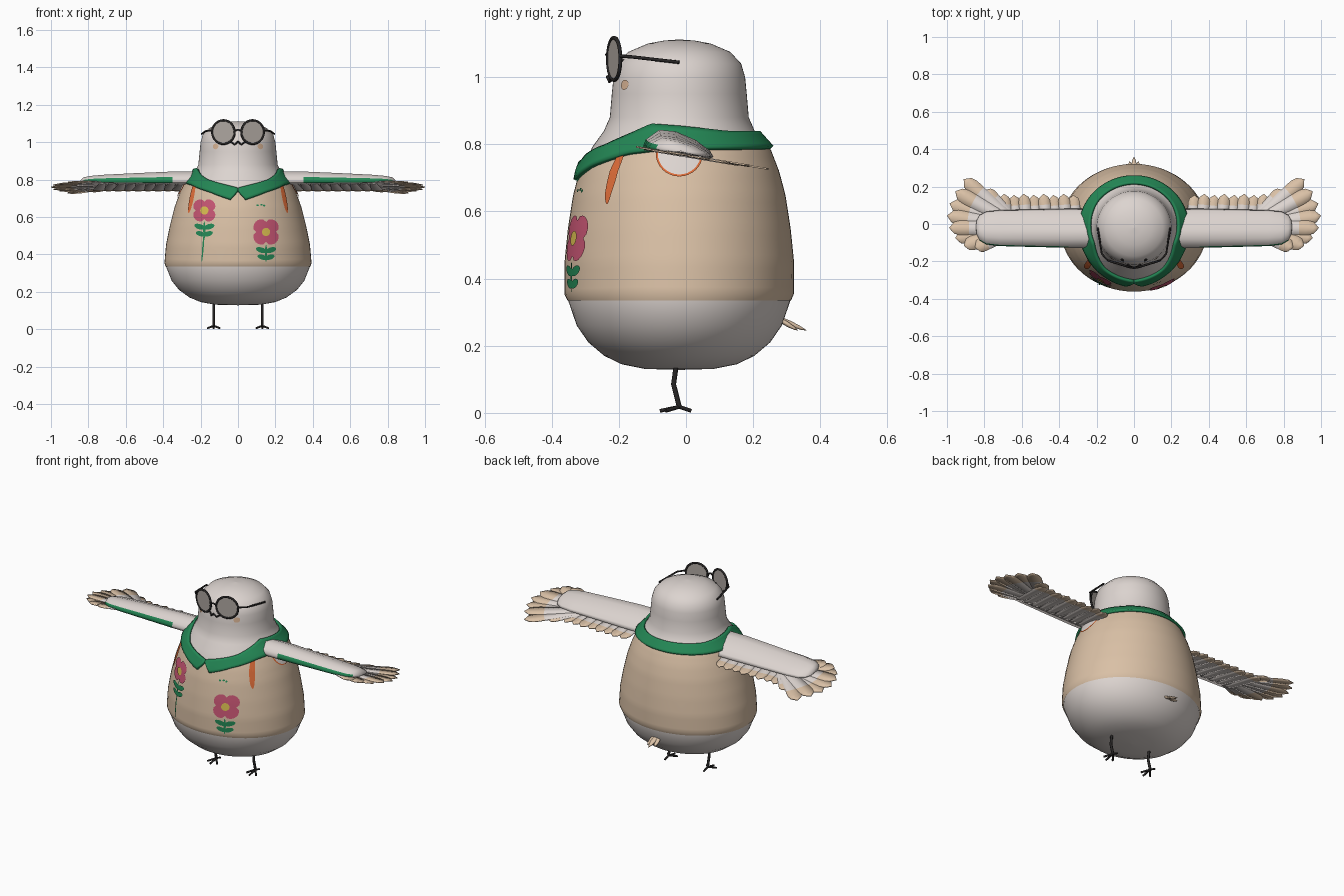
import bpy, bmesh, math
from math import sin, cos, pi
from mathutils import Vector

if "Cube" in bpy.data.objects:
    bpy.data.objects.remove(bpy.data.objects["Cube"])


def material(name, *rgb):
    m = bpy.data.materials.new(name)
    m.use_nodes = True
    m.diffuse_color = (*rgb, 1)
    bsdf = m.node_tree.nodes["Principled BSDF"]
    bsdf.inputs["Base Color"].default_value = (*rgb, 1)
    bsdf.inputs["Roughness"].default_value = 0.8
    return m


WHITE = material("plumage white", .72, .66, .63)
TAN = material("knit tan", .70, .53, .38)
GREEN = material("collar green", .017, .24, .09)
PINK = material("petal pink", .56, .09, .17)
YELLOW = material("pollen yellow", .68, .50, .08)
ORANGE = material("trim orange", .72, .15, .04)
DARK = material("charcoal", .02, .018, .018)
LENS = material("lens grey", .42, .38, .35)
PEACH = material("cheek peach", .70, .46, .30)


def finish(ob, mats, mirror):
    for m in mats:
        ob.data.materials.append(m)
    if mirror:
        ob.modifiers.new("mirror", "MIRROR").use_mirror_merge = False
    return ob


def make(name, verts, faces, mats, mirror=False, facing="closed", rule=None):
    """Mesh part; rule(face centre index) picks the material slot."""
    me = bpy.data.meshes.new(name)
    me.from_pydata(verts, [], faces)
    bm = bmesh.new()
    bm.from_mesh(me)
    for i, f in enumerate(bm.faces):
        f.smooth = True
        f.material_index = rule(i) if rule else 0
        c = f.calc_center_median()
        way = Vector((0, 0, 1)) if facing == "up" else Vector((c.x, c.y + .02, 0))
        if facing != "closed" and f.normal.dot(way) < 0:
            f.normal_flip()
    if facing == "closed":
        bmesh.ops.recalc_face_normals(bm, faces=bm.faces)
    bm.to_mesh(me)
    bm.free()
    ob = bpy.data.objects.new(name, me)
    bpy.context.collection.objects.link(ob)
    return finish(ob, mats, mirror)


def grid_faces(rows, cols, wrap):
    span = cols if wrap else cols - 1
    return [(r * cols + c, r * cols + (c + 1) % cols,
             (r + 1) * cols + (c + 1) % cols, (r + 1) * cols + c)
            for r in range(rows - 1) for c in range(span)]


def lerp_table(table, t):
    for (a, va), (b, vb) in zip(table, table[1:]):
        if t <= b:
            k = max(0, (t - a) / (b - a))
            return va + (vb - va) * k
    return table[-1][1]


def tube(name, points, radius, mat, mirror=False):
    cu = bpy.data.curves.new(name, "CURVE")
    cu.dimensions = "3D"
    cu.bevel_depth, cu.bevel_resolution, cu.use_fill_caps = radius, 2, True
    sp = cu.splines.new("POLY")
    sp.points.add(len(points) - 1)
    for p, co in zip(sp.points, points):
        p.co = (*co, 1)
    ob = bpy.data.objects.new(name, cu)
    bpy.context.collection.objects.link(ob)
    return finish(ob, [mat], mirror)


# Body: height against half width, slightly flattened front to back
PROFILE = [(.128, .001), (.131, .12), (.145, .2), (.17, .26), (.21, .315), (.26, .355),
           (.335, .385), (.45, .375), (.55, .355), (.65, .33), (.72, .305), (.79, .272),
           (.84, .232), (.88, .212), (.95, .205), (1.0, .2), (1.04, .188), (1.075, .155),
           (1.1, .095), (1.109, .045), (1.112, .001)]
SEG = 64


def radii(z, off=0):
    rx = lerp_table(PROFILE, z)
    return rx + off, rx * lerp_table([(.335, .86), (.9, .98)], z) + off


def surf(a, z, off=0):
    rx, ry = radii(z, off)
    return (rx * sin(a), -.02 - ry * cos(a), z)


turn = [2 * pi * i / SEG for i in range(SEG)]
make("body", [surf(a, z) for z, _ in PROFILE for a in turn],
     grid_faces(len(PROFILE), SEG, True), [WHITE])

# Collar edges against the angle from the front
TOP = [(0, .757), (.15, .768), (.6, .80), (1.2, .862), (1.6, .855), (2.2, .84), (pi, .84)]
LOW = [(0, .75), (.12, .695), (.5, .737), (1, .775), (1.4, .79), (pi, .795)]


def edge(table, a):
    return lerp_table(table, min(a, 2 * pi - a))


# Sweater: shell tucked under the collar, with a turned-in hem
ROWS = 26
sweater = []
for r in range(ROWS):
    for a in turn:
        z = .335 + (edge(TOP, a) - .02 - .335) * r / (ROWS - 1)
        sweater.append(surf(a, z, .01 if r else .002))
make("sweater", sweater, grid_faces(ROWS, SEG, True), [TAN], facing="out")

# Collar: band lying on the shoulders, split at the front
N = 105
collar = []
for r in range(6):
    t = r / 5
    for i in range(N):
        a = .005 + (2 * pi - .01) * i / (N - 1)
        low, top = edge(LOW, a), edge(TOP, a)
        collar.append(surf(a, low + (top - low) * t, .024 - .008 * t))
ob = make("collar", collar, grid_faces(6, N, False), [GREEN], facing="out")
sol = ob.modifiers.new("thickness", "SOLIDIFY")
sol.thickness, sol.offset = .014, -1


# Patches wrapped on the body, seen from the front or from the side
def patch(name, u, z, ru, rz, mat, rot=0, lobes=0, off=.015, side=False, mirror=False):
    verts, n, rings = [], 32, 5
    for k in range(rings):
        for i in range(n):
            a = 2 * pi * i / n
            s = (k + .01) / (rings - .99)
            s *= 1 - lobes + lobes * abs(sin(2 * a)) ** .6
            pu, pz = ru * s * cos(a), rz * s * sin(a)
            uu = u + pu * cos(rot) - pz * sin(rot)
            zz = z + pu * sin(rot) + pz * cos(rot)
            rx, ry = radii(zz, off)
            ang = math.acos(-(uu + .02) / ry) if side else math.asin(uu / rx)
            verts.append(surf(ang, zz, off))
    make(name, verts, grid_faces(rings, n, True), [mat], mirror, "out")


for tag, x, z, size, leaf_z in (("right", -.18, .635, .068, .53), ("left", .15, .52, .078, .405)):
    patch(tag + "_flower", x, z, size, size, PINK, lobes=.32)
    patch(tag + "_flower_centre", x, z, .022, .022, YELLOW, off=.019)
    for s in (-1, 1):
        patch(tag + "_upper_leaf", x + s * .025, leaf_z + .018, .03, .014, GREEN, rot=s * .3)
        patch(tag + "_lower_leaf", x + s * .02, leaf_z - .02, .026, .013, GREEN, rot=s * .3)
    patch(tag + "_leaf_stem", x, leaf_z, .006, .045, GREEN, off=.016)
patch("long_stem", -.187, .44, .004, .08, GREEN, rot=-.08)
for dx in (-.015, .005, .02):
    patch("sprig_dot", .12 + dx, .667 - abs(dx) * .3, .006, .005, GREEN)
patch("orange_ribbon", .247, .705, .011, .085, ORANGE, rot=.2, mirror=True)
patch("armhole_trim", -.02, .772, .07, .068, ORANGE, side=True, mirror=True)
patch("armhole", -.02, .772, .064, .062, WHITE, off=.018, side=True, mirror=True)
patch("cheek", .12, .977, .015, .015, PEACH, off=.003, mirror=True)

# Sleeves: lofted wing arms with a green leading edge
SECTION = [(-.125, .782), (-.127, .797), (-.12, .814), (-.08, .843), (-.03, .838),
           (.03, .812), (.072, .78), (.082, .762), (.07, .757), (-.02, .768)]
STATIONS = [(.2, 1, 1), (.35, 1, 1), (.55, .96, .85), (.72, .92, .7), (.79, .84, .6),
            (.825, .65, .5), (.842, .35, .3), (.845, .02, .05)]
verts = [(x, -.015 + (y + .015) * w, .778 - .165 * (y + .02) * w
          + (z - .778 + .165 * (y + .02)) * h)
         for x, w, h in STATIONS for y, z in SECTION]
P = len(SECTION)
make("sleeve", verts, grid_faces(len(STATIONS), P, True), [WHITE, GREEN], True,
     rule=lambda i: int(i % P < 2 and 0 < i // P < 5))


# Feathers: rounded tongues on the sloping wing plane, with tan tips
def feather(name, base, tip, width, white_part, lift):
    b, t = Vector(base), Vector(tip)
    across = (t - b).orthogonal().normalized() * width / 2
    verts, n = [], 14
    for i in range(n):
        k = i / (n - 1)
        w = .6 + .5 * k if k < .8 else math.sqrt(max(.0004, 1 - ((k - .8) / .2) ** 2))
        for s in (-1, 0, 1):
            p = b.lerp(t, k) + across * s * w
            verts.append((p.x, p.y, .768 - .165 * p.y + lift))
    ob = make(name, verts, grid_faces(n, 3, False), [WHITE, TAN], True, "up",
              lambda i: int((i // 2) / (n - 1) > white_part))
    ob.modifiers.new("thickness", "SOLIDIFY").thickness = .005


for i in range(9):
    x = .31 + .053 * i
    feather("inner_feather", (x - .01, -.09), (x + .015, .155 + .006 * (i % 2)), .064,
            .74, .0015 * (i % 2) - .002)
TIPS = [(.8, .18), (.91, .24), (.955, .175), (.985, .11), (.999, .045),
        (.988, -.02), (.955, -.075), (.91, -.115), (.85, -.125)]
for i, tip in enumerate(TIPS):
    feather("tip_feather", (.64, .02 - .008 * i), tip, .078, .68, .0012 * (i % 3))

# Glasses
for s, tag in ((1, "left"), (-1, "right")):
    place = dict(location=(.078 * s, -.214, 1.054), rotation=(pi / 2, 0, .3 * s))
    bpy.ops.mesh.primitive_torus_add(major_radius=.063, minor_radius=.006,
                                     major_segments=40, minor_segments=8, **place)
    bpy.context.object.name = tag + "_lens_rim"
    bpy.context.object.data.materials.append(DARK)
    bpy.ops.object.shade_smooth()
    bpy.ops.mesh.primitive_cylinder_add(vertices=40, radius=.062, depth=.004, **place)
    bpy.context.object.name = tag + "_lens"
    bpy.context.object.data.materials.append(LENS)
tube("glasses_arm", [(.138, -.197, 1.063), (.172, -.16, 1.06), (.194, -.02, 1.044)],
     .005, DARK, True)
tube("glasses_bridge", [(-.018, -.232, 1.06), (0, -.236, 1.067), (.018, -.232, 1.06)], .005, DARK)

# Eyes and beak line
patch("eye", .062, 1.045, .009, .009, DARK, off=.004, mirror=True)
tube("beak_line", [(.036, -.216, 1.0), (.018, -.228, .987), (0, -.234, 1.002)], .005, DARK, True)

# Legs and toes
tube("leg", [(.13, -.028, .15), (.13, -.037, .085), (.13, -.02, .018)], .0075, DARK, True)
for dx, y in ((0, -.078), (.032, -.06), (-.032, -.06), (0, .016)):
    tube("toe", [(.13, -.02, .018), (.13 + dx, y, .006)], .0055, DARK, True)

# Tail: three short pointed feathers
for dx, y in ((-.024, .335), (0, .36), (.024, .335)):
    verts = [(dx * (.5 + .5 * k) + .015 * w * cos(a), .27 + (y - .27) * k,
              .283 - .038 * k + .009 * w * sin(a))
             for k, w in ((0, .9), (.5, 1), (.8, .6), (1, .03))
             for a in [2 * pi * i / 10 for i in range(10)]]
    make("tail_feather", verts, grid_faces(4, 10, True), [TAN])
